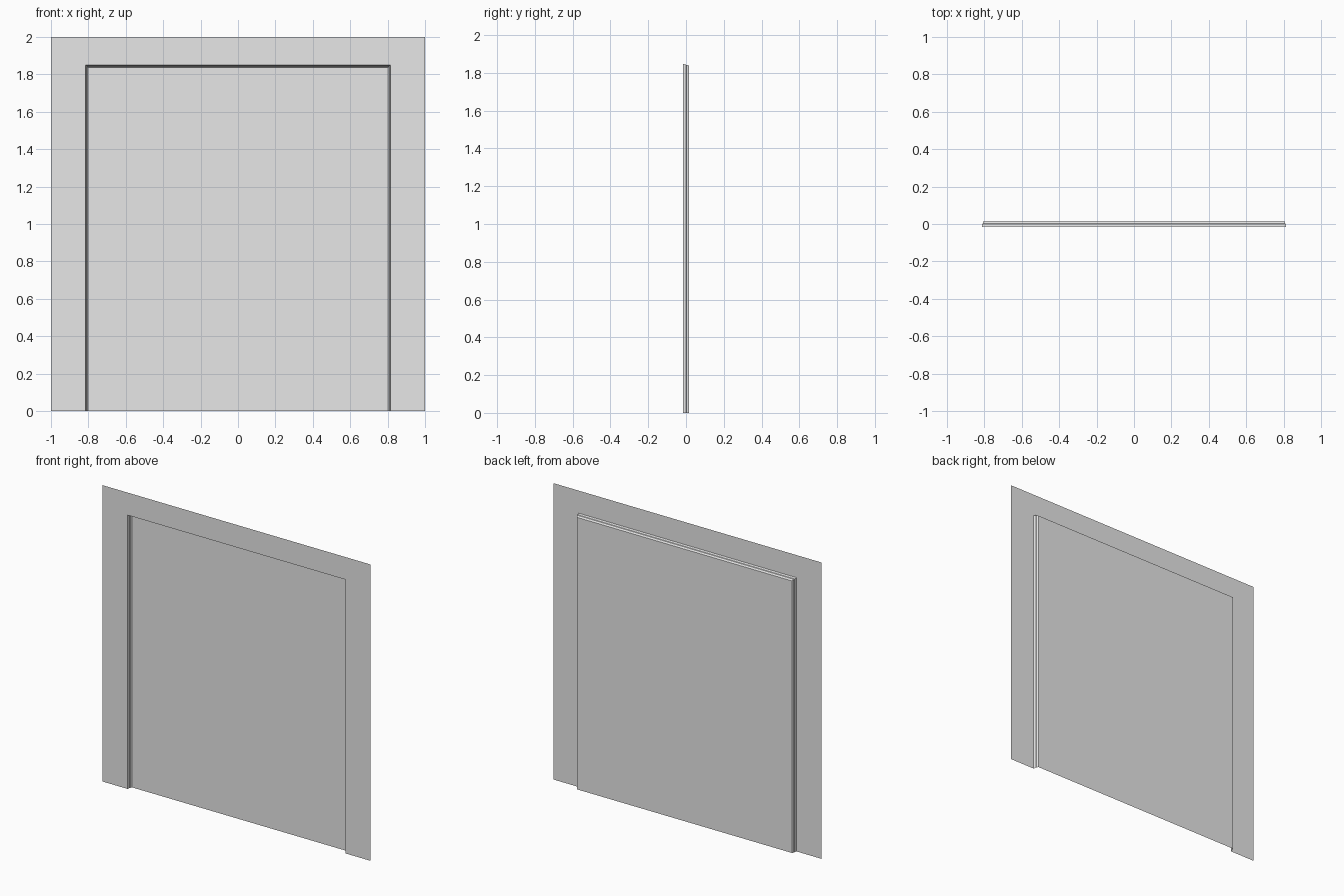
import bpy

cube = bpy.data.objects.get("Cube")
if cube:
    bpy.data.objects.remove(cube, do_unlink=True)

grey = bpy.data.materials.new("plain grey")
grey.use_nodes = True
GREY = (0.8, 0.8, 0.8, 1)
grey.diffuse_color = GREY
grey.node_tree.nodes["Principled BSDF"].inputs["Base Color"].default_value = GREY


def arch(half, top, y):
    """Points of an open doorway outline, from left foot to right foot."""
    return [(-half, y, 0), (-half, y, top), (half, y, top), (half, y, 0)]


def sheet(name, rings, faces_per_ring=3):
    """Strips of faces joining each outline to the next."""
    verts = [p for ring in rings for p in ring]
    faces = []
    for r in range(len(rings) - 1):
        a, b = r * 4, r * 4 + 4
        faces += [(a + i, b + i, b + i + 1, a + i + 1) for i in range(faces_per_ring)]
    return add(name, verts, faces)


def add(name, verts, faces):
    mesh = bpy.data.meshes.new(name)
    mesh.from_pydata(verts, [], faces)
    mesh.materials.append(grey)
    obj = bpy.data.objects.new(name, mesh)
    bpy.context.collection.objects.link(obj)
    return obj


FRONT, BACK = -0.017, 0.017

# Moulded reveal, as (inset, depth) steps from the front sheet to the panel
HALF, TOP = 0.818, 1.852
profile = [(0, FRONT), (0.004, FRONT), (0.006, -0.012), (0.007, 0.0),
           (0.010, 0.002), (0.012, 0.012), (0.016, BACK)]
reveal = [arch(HALF - inset, TOP - inset, y) for inset, y in profile]

# Flat surround, stepped reveal and set-back panel
sheet("wall_surround", [arch(1, 2, FRONT), reveal[0]])
sheet("moulded_reveal", reveal)
add("recessed_panel", reveal[-1], [(0, 3, 2, 1)])
